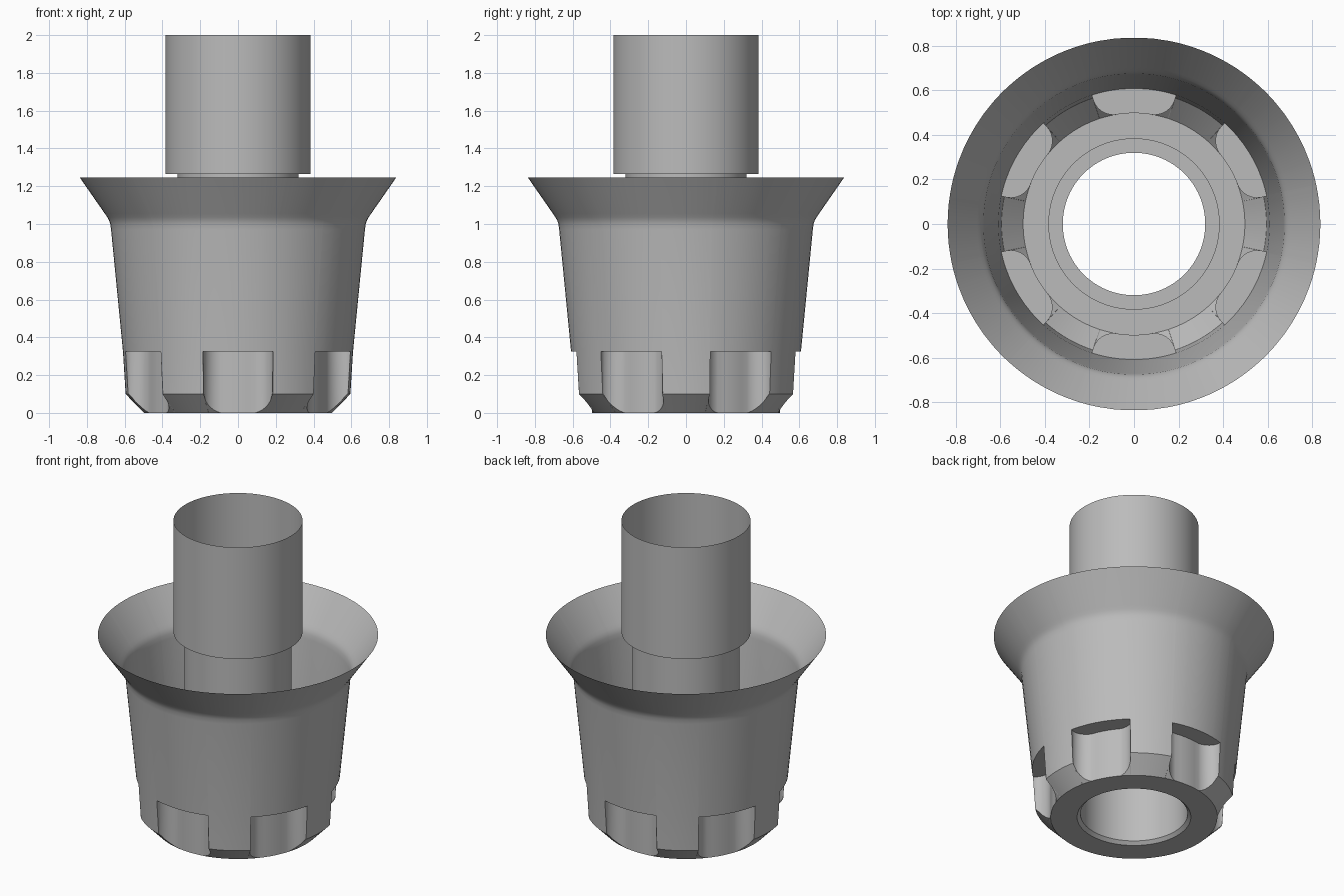
import bpy, bmesh, math

cube = bpy.data.objects.get("Cube")
if cube:
    bpy.data.objects.remove(cube, do_unlink=True)

# Single grey material
grey = bpy.data.materials.new("light_grey")
grey.use_nodes = True
colour = (0.5, 0.5, 0.5, 1)
grey.diffuse_color = colour
grey.node_tree.nodes["Principled BSDF"].inputs["Base Color"].default_value = colour


def sweep(name, columns):
    """Skin closed ring of (angle, [(radius, z), ...]) columns."""
    bm = bmesh.new()
    grid = [[bm.verts.new((r * math.cos(a), r * math.sin(a), z)) for r, z in prof]
            for a, prof in columns]
    for i, col in enumerate(grid):
        nxt = grid[(i + 1) % len(grid)]
        for j in range(len(col) - 1):
            bm.faces.new((col[j], nxt[j], nxt[j + 1], col[j + 1]))
    bmesh.ops.remove_doubles(bm, verts=bm.verts, dist=1e-5)
    mesh = bpy.data.meshes.new(name)
    bm.to_mesh(mesh)
    bm.free()
    mesh.materials.append(grey)
    obj = bpy.data.objects.new(name, mesh)
    bpy.context.collection.objects.link(obj)
    bpy.ops.object.select_all(action='DESELECT')
    obj.select_set(True)
    bpy.context.view_layer.objects.active = obj
    bpy.ops.object.shade_smooth_by_angle(angle=math.radians(25))
    return obj


# Cup dimensions
BASE_R, CHAMFER_R, CHAMFER_Z = 0.498, 0.595, 0.1
NOTCH_R, NOTCH_Z = 0.609, 0.325
HOLE_R = 0.34
UPPER = [(0.672, 0.97), (0.676, 1.0), (0.683, 1.02), (0.692, 1.036),
         (0.705, 1.055), (0.837, 1.245)]


def cup_profile(n):
    """Cup section where the notch wall stands at radius n."""
    n = min(max(n, BASE_R), NOTCH_R)
    if n < CHAMFER_R:
        z = CHAMFER_Z * (n - BASE_R) / (CHAMFER_R - BASE_R)
        low = (n, z)
    else:
        low = (CHAMFER_R, CHAMFER_Z)
        if n < NOTCH_R:
            t = (n - CHAMFER_R) / (NOTCH_R - CHAMFER_R)
            low = (n, CHAMFER_Z + t * (NOTCH_Z - CHAMFER_Z))
    return [(HOLE_R, 0), (BASE_R, 0), low, (n, NOTCH_Z), (NOTCH_R, NOTCH_Z)] + UPPER


# One notch outline: rounded corner, concentric back wall, rounded corner
corner = []
for i in range(11):
    t = math.pi / 2 * i / 10
    x, y = 0.09 + 0.096 * math.cos(t), 0.58 - 0.09 * math.sin(t)
    corner.append((math.atan2(x, y), math.hypot(x, y)))
edge, inner = corner[0][0], corner[-1][0]
notch = [(-a, n) for a, n in corner]
notch += [(inner * f, BASE_R) for f in (-0.6, -0.2, 0.2, 0.6)]
notch += corner[::-1]
gap = math.pi / 3 - 2 * edge
notch += [(edge + gap * i / 8, NOTCH_R) for i in range(1, 8)]

# Cup with six notches
columns = []
for k in range(6):
    centre = math.radians(30 + 60 * k)
    columns += [(centre + a, cup_profile(n)) for a, n in notch]
sweep("flared_cup", columns)

# Stepped centre tube, open at both ends
tube = [(HOLE_R, 0), (0.32, 0.02), (0.32, 1.265), (0.385, 1.265), (0.385, 2.0)]
sweep("centre_tube", [(2 * math.pi * i / 96, tube) for i in range(96)])
